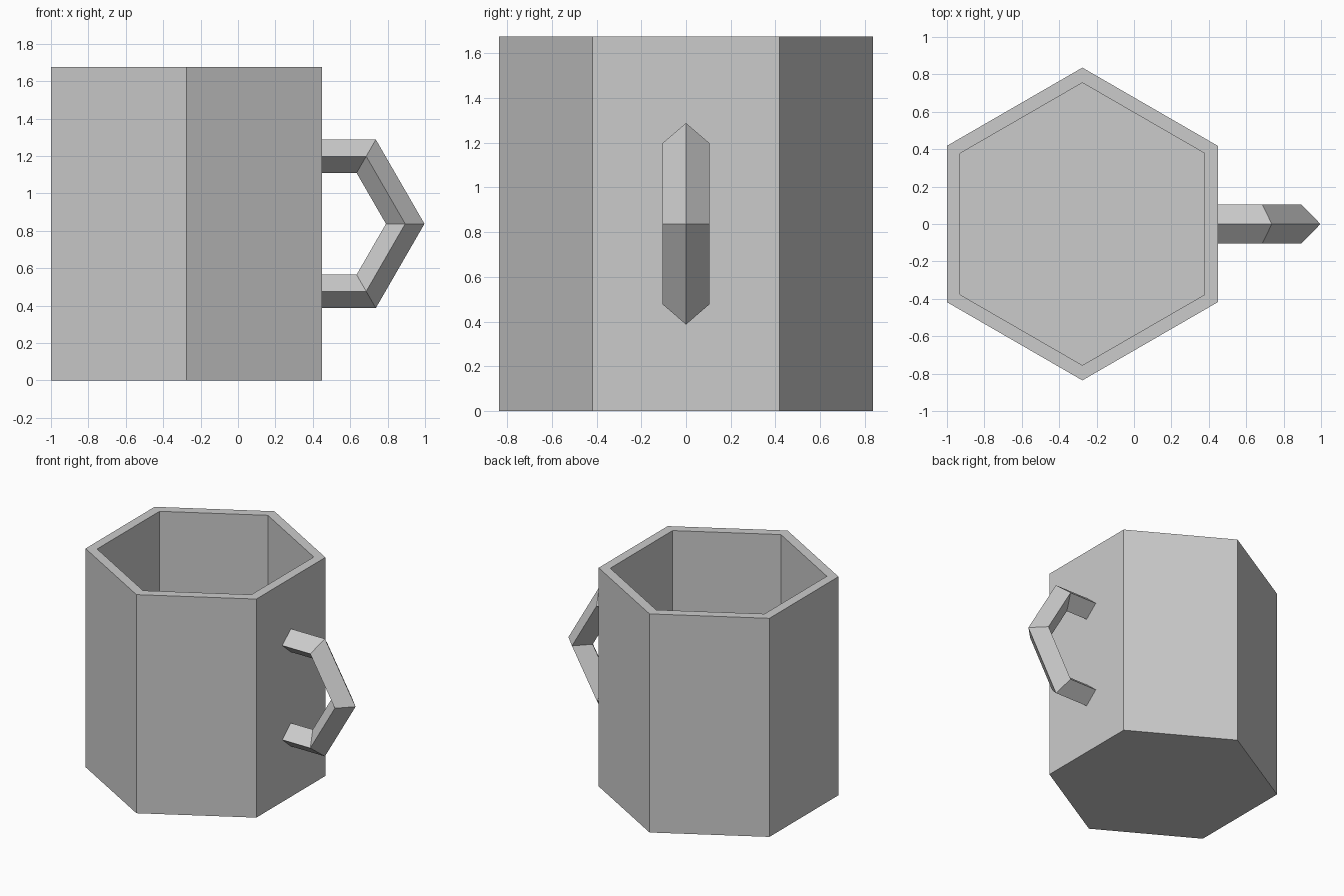
import bpy, bmesh
from math import sin, cos, radians

if "Cube" in bpy.data.objects:
    bpy.data.objects.remove(bpy.data.objects["Cube"])

CX, HEIGHT = -0.276, 1.675


def finish(name, bm):
    bmesh.ops.recalc_face_normals(bm, faces=bm.faces)
    mesh = bpy.data.meshes.new(name)
    bm.to_mesh(mesh)
    bm.free()
    obj = bpy.data.objects.new(name, mesh)
    bpy.context.collection.objects.link(obj)
    return obj


def loft(bm, rings):
    """Bridge consecutive closed rings and cap both ends."""
    loops = [[bm.verts.new(p) for p in ring] for ring in rings]
    n = len(loops[0])
    for a, b in zip(loops, loops[1:]):
        for i in range(n):
            j = (i + 1) % n
            bm.faces.new((a[i], a[j], b[j], b[i]))
    bm.faces.new(loops[0])
    bm.faces.new(loops[-1])


def hexagon(r, z):
    return [(CX + r * cos(radians(30 + 60 * i)), r * sin(radians(30 + 60 * i)), z)
            for i in range(6)]


# Hexagonal cup: outer wall, rim, inner wall, inner floor
cup = bmesh.new()
loft(cup, [hexagon(0.836, 0), hexagon(0.836, HEIGHT),
           hexagon(0.755, HEIGHT), hexagon(0.755, 0.08)])
finish("cup_body", cup)

# Handle: diamond section swept around part of a hexagon
HX, HZ, WALL = 0.477, HEIGHT / 2, 0.44
SECTION = [(0.52, 0), (0.417, 0.104), (0.314, 0), (0.417, -0.104)]  # radius, y


def corner(angle):
    a = radians(angle)
    return [(HX + r * cos(a), y, HZ + r * sin(a)) for r, y in SECTION]


def at_wall(ring):
    return [(WALL, y, z) for x, y, z in ring]


top, tip, bottom = corner(60), corner(0), corner(-60)
handle = bmesh.new()
loft(handle, [at_wall(top), top, tip, bottom, at_wall(bottom)])
finish("handle", handle)
